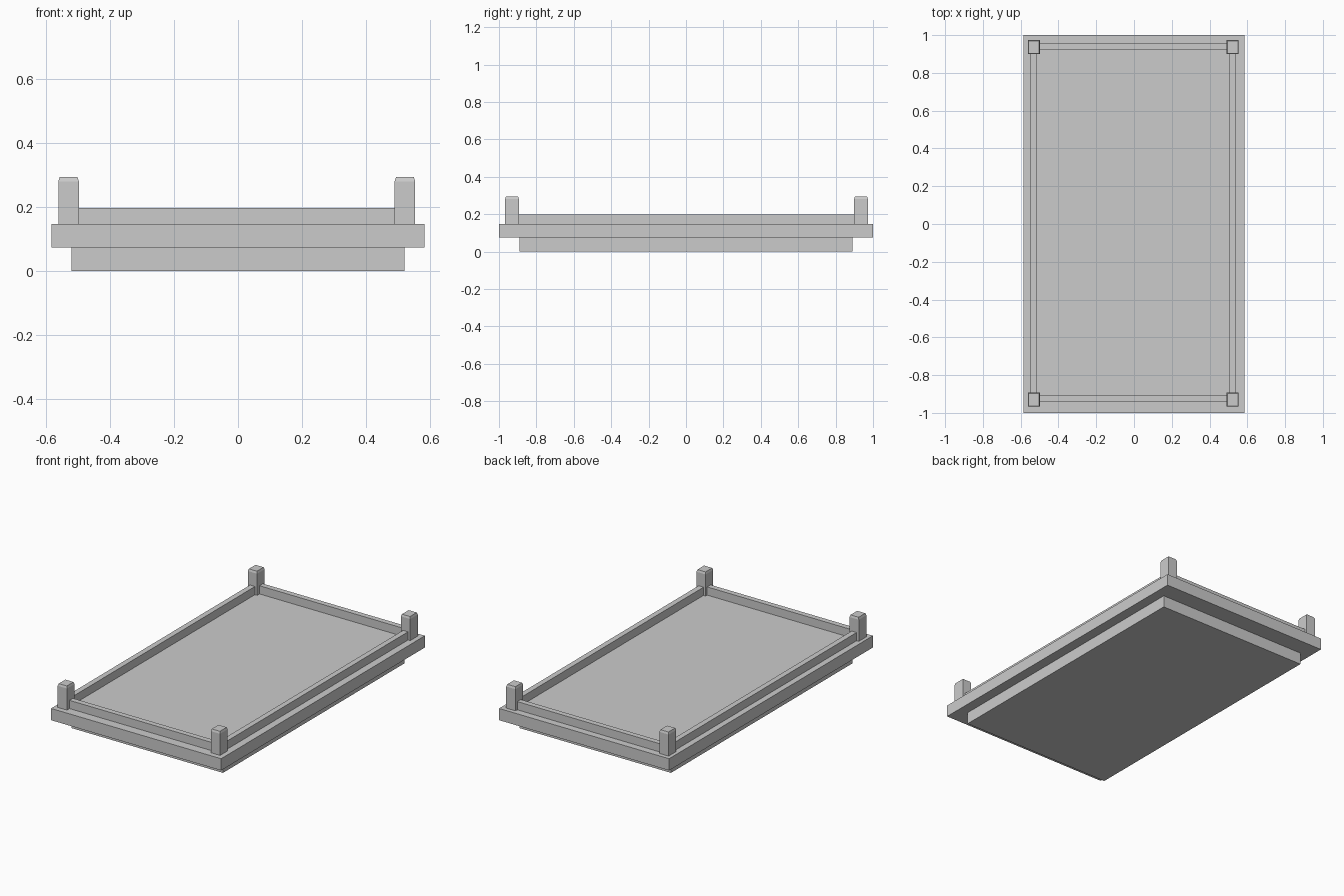
import bpy, bmesh

if "Cube" in bpy.data.objects:
    bpy.data.objects.remove(bpy.data.objects["Cube"])

Z_SLAB, Z_DECK, Z_RAIL = 0.074, 0.147, 0.198   # stacked heights
PX, PY = 0.526, 0.933                          # post spacing from the centre
CX, CY = -0.004, 0.003                         # railing sits slightly off centre
POST_W, POST_D = 0.064, 0.074


def box(name, x0, x1, y0, y1, z0, z1):
    bm = bmesh.new()
    bmesh.ops.create_cube(bm, size=1)
    for v in bm.verts:
        v.co = (x1 if v.co.x > 0 else x0,
                y1 if v.co.y > 0 else y0,
                z1 if v.co.z > 0 else z0)
    return finish(name, bm)


def finish(name, bm):
    me = bpy.data.meshes.new(name)
    bm.to_mesh(me)
    bm.free()
    ob = bpy.data.objects.new(name, me)
    bpy.context.collection.objects.link(ob)
    return ob


def post(name, x, y):
    bm = bmesh.new()
    bmesh.ops.create_cube(bm, size=1)
    for v in bm.verts:
        v.co = (x + v.co.x * POST_W, y + v.co.y * POST_D,
                0.281 if v.co.z > 0 else Z_DECK)
    # raised, tapered cap
    top = max(bm.faces, key=lambda f: f.calc_center_median().z)
    bm.normal_update()
    bmesh.ops.inset_region(bm, faces=[top], thickness=0.006, depth=0.0)
    for v in top.verts:
        v.co.z = 0.294
    return finish(name, bm)


# Base and overhanging slab
box("base", -0.52, 0.52, -0.89, 0.89, 0, Z_SLAB)
box("deck_slab", -0.584, 0.584, -1, 1, Z_SLAB, Z_DECK)

# Corner posts
for sx, xn in ((-1, "left"), (1, "right")):
    for sy, yn in ((-1, "front"), (1, "back")):
        post(f"{yn}_{xn}_post", CX + sx * PX, CY + sy * PY)

# Low rails running between the posts
R = 0.017
ix, iy = PX - POST_W / 2, PY - POST_D / 2
for s, n in ((-1, "left"), (1, "right")):
    x = CX + s * PX
    box(f"{n}_rail", x - R, x + R, CY - iy, CY + iy, Z_DECK, Z_RAIL)
for y, n in ((-0.925, "front"), (0.939, "back")):
    box(f"{n}_rail", CX - ix, CX + ix, y - R, y + R, Z_DECK, Z_RAIL)
